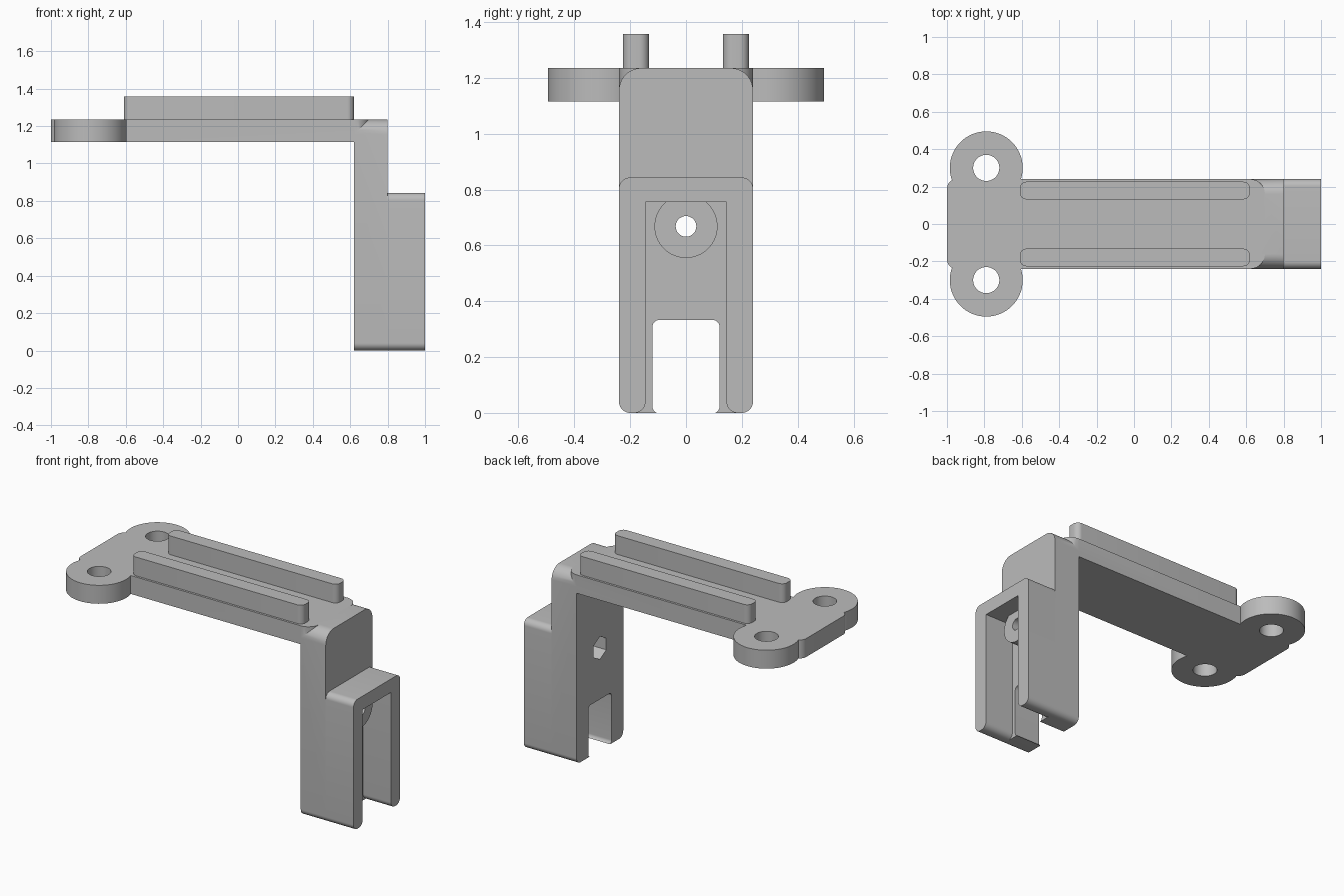
import bpy, bmesh
from math import cos, sin, pi, radians

if "Cube" in bpy.data.objects:
    bpy.data.objects.remove(bpy.data.objects["Cube"], do_unlink=True)

grey = bpy.data.materials.new("plain grey")
grey.use_nodes = True
COLOUR = (0.5, 0.5, 0.5, 1)
grey.diffuse_color = COLOUR
grey.node_tree.nodes["Principled BSDF"].inputs["Base Color"].default_value = COLOUR


def rounded(u0, v0, u1, v1, radii, steps=10):
    """Rectangle outline; radii run from the low-low corner, counter-clockwise."""
    corners = [(u0, v0, 1, 1), (u1, v0, -1, 1), (u1, v1, -1, -1), (u0, v1, 1, -1)]
    pts = []
    for i, ((u, v, su, sv), r) in enumerate(zip(corners, radii)):
        if r == 0:
            pts.append((u, v))
            continue
        for k in range(steps + 1):
            a = pi + i * pi / 2 + k * pi / 2 / steps
            pts.append((u + su * r + r * cos(a), v + sv * r + r * sin(a)))
    return pts


def ring(u, v, r, sides=64, turn=0.0):
    return [(u + r * cos(turn + 2 * pi * k / sides), v + r * sin(turn + 2 * pi * k / sides))
            for k in range(sides)]


def prism(name, outline, axis, lo, hi):
    """Extrude an outline: in x-y along z, or in y-z along x."""
    bm = bmesh.new()
    place = (lambda u, v, w: (u, v, w)) if axis == "z" else (lambda u, v, w: (w, u, v))
    face = bm.faces.new([bm.verts.new(place(u, v, lo)) for u, v in outline])
    ext = bmesh.ops.extrude_face_region(bm, geom=[face])
    moved = [g for g in ext["geom"] if isinstance(g, bmesh.types.BMVert)]
    bmesh.ops.translate(bm, verts=moved, vec=place(0, 0, hi - lo))
    bmesh.ops.recalc_face_normals(bm, faces=bm.faces[:])
    mesh = bpy.data.meshes.new(name)
    bm.to_mesh(mesh)
    bm.free()
    mesh.materials.append(grey)
    obj = bpy.data.objects.new(name, mesh)
    bpy.context.collection.objects.link(obj)
    return obj


def combine(obj, operation, *others):
    """Apply boolean steps, then remove the helper solids."""
    for other in others:
        mod = obj.modifiers.new("boolean", "BOOLEAN")
        mod.operation, mod.solver, mod.object = operation, "EXACT", other
        graph = bpy.context.evaluated_depsgraph_get()
        mesh = bpy.data.meshes.new_from_object(obj.evaluated_get(graph))
        obj.modifiers.clear()
        obj.data = mesh
        bpy.data.objects.remove(other, do_unlink=True)


W = 0.24                      # half width of the bracket
TOP, UNDER = 1.235, 1.115     # arm faces
BACK, STEP, FACE = 0.62, 0.80, 1.0
HOLE_Z = 0.668
parts = []

# Horizontal arm with two mounting ears, joined to the upright
bracket = prism("bracket_arm_and_upright",
                rounded(-1, -W, 0.70, W, (0.05, 0.08, 0.08, 0.05)), "z", UNDER, TOP)
upright = prism("upright", rounded(-W, 0, W, TOP, (0.04, 0.04, 0.08, 0.08)), "x", BACK, STEP)
ears = [prism("ear", ring(-0.79, s * 0.30, 0.195), "z", UNDER, TOP) for s in (-1, 1)]
combine(bracket, "UNION", upright, *ears)

# Ear holes, cable slot, screw hole and nut pocket
cuts = [prism("ear_hole", ring(-0.79, s * 0.30, 0.07, 48), "z", 1, 1.3) for s in (-1, 1)]
cuts.append(prism("slot", rounded(-0.12, -0.002, 0.12, 0.333, (0.025,) * 4), "x", 0.5, 0.9))
cuts.append(prism("screw_hole", ring(0, HOLE_Z, 0.037, 32), "x", 0.5, 0.9))
cuts.append(prism("nut_pocket", ring(0, HOLE_Z, 0.075, 6, pi / 6), "x", 0.5, 0.73))
combine(bracket, "DIFFERENCE", *cuts)
parts.append(bracket)

# Channel housing: rounded block, open below and in front, with round leg ends
housing = prism("channel_housing", rounded(-W, 0, W, 0.843, (0.04, 0.04, 0.04, 0.04)),
                "x", STEP, FACE)
channel = prism("channel", rounded(-0.145, -0.1, 0.145, 0.755, (0,) * 4), "x", 0.7, 1.1)
combine(housing, "DIFFERENCE", channel)
for s in (-1, 1):
    edge = [(s * 0.10, -0.05), (s * 0.145, 0.04)]
    edge += [(s * (0.185 - 0.04 * cos(a)), 0.04 - 0.04 * sin(a))
             for a in (radians(9 * k) for k in range(1, 11))]
    edge.append((s * 0.185, -0.05))
    combine(housing, "DIFFERENCE", prism("leg_round", edge, "x", 0.7, 1.1))
parts.append(housing)

# Screw boss inside the channel
boss = prism("screw_boss", ring(0, HOLE_Z, 0.113), "x", STEP - 0.01, 0.89)
combine(boss, "DIFFERENCE", prism("boss_hole", ring(0, HOLE_Z, 0.037, 32), "x", 0.7, 1))
parts.append(boss)

# Two raised rails along the arm
for side, s in (("left", 1), ("right", -1)):
    lo, hi = sorted((s * 0.132, s * 0.226))
    parts.append(prism(side + "_rail", rounded(-0.61, lo, 0.62, hi, (0.035,) * 4),
                       "z", TOP - 0.01, 1.357))

# Smooth the round walls, keep edges crisp
bpy.ops.object.select_all(action="DESELECT")
for obj in parts:
    obj.select_set(True)
bpy.context.view_layer.objects.active = bracket
bpy.ops.object.shade_smooth_by_angle(angle=radians(30))
